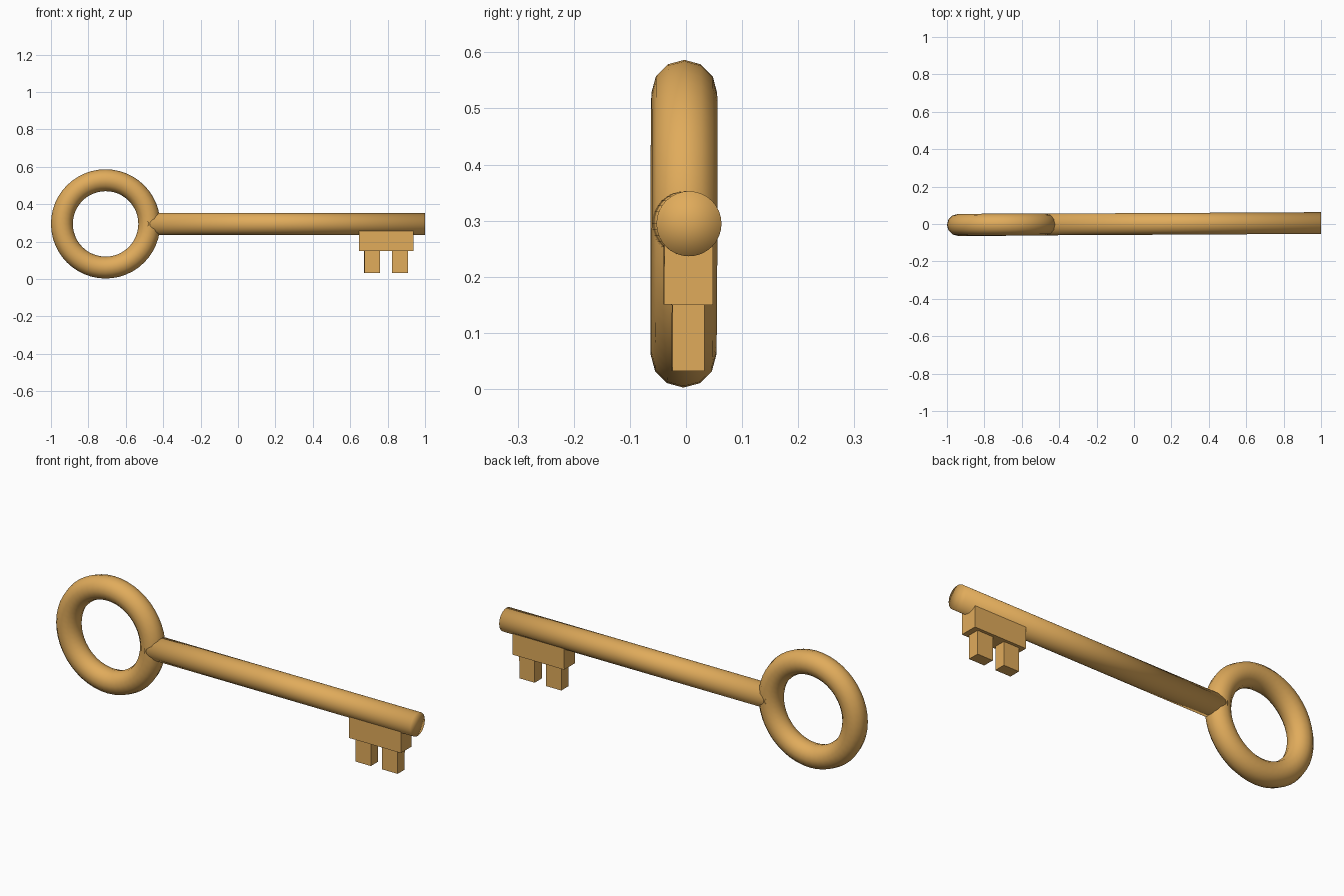
import bpy
import math
from mathutils import Matrix

if "Cube" in bpy.data.objects:
    bpy.data.objects.remove(bpy.data.objects["Cube"])

AXIS_Z = 0.2945       # height of the shaft and ring centre

brass = bpy.data.materials.new("brass")
brass.diffuse_color = (0.75, 0.41, 0.105, 1)
brass.use_nodes = True
brass.node_tree.nodes["Principled BSDF"].inputs["Base Color"].default_value = brass.diffuse_color

# the whole key is turned very slightly off the x axis
tilt = (Matrix.Translation((0, 0, AXIS_Z)) @ Matrix.Rotation(0.0053, 4, 'Z')
        @ Matrix.Rotation(-0.003, 4, 'X') @ Matrix.Translation((0, 0, -AXIS_Z)))


def finish(name, smooth=False):
    ob = bpy.context.object
    ob.name = name
    bpy.ops.object.transform_apply(location=True, rotation=True, scale=True)
    ob.data.transform(tilt)
    ob.data.materials.append(brass)
    if smooth:
        bpy.ops.object.shade_smooth()
    return ob


def box(name, x0, x1, depth, z0, z1):
    bpy.ops.mesh.primitive_cube_add(size=1, location=((x0 + x1) / 2, 0, (z0 + z1) / 2))
    bpy.context.object.scale = (x1 - x0, depth, z1 - z0)
    finish(name)


# ring handle
bpy.ops.mesh.primitive_torus_add(major_radius=0.2335, minor_radius=0.0585,
                                 major_segments=48, minor_segments=12,
                                 location=(-0.708, 0, AXIS_Z),
                                 rotation=(math.pi / 2, 0, 0))
finish("ring_handle", True)

# round shaft, smooth all over including the fan caps
x0, x1 = -0.485, 1.0
bpy.ops.mesh.primitive_cylinder_add(vertices=32, radius=0.058, depth=x1 - x0,
                                    end_fill_type='TRIFAN',
                                    location=((x0 + x1) / 2, 0, AXIS_Z),
                                    rotation=(0, math.pi / 2, 0))
finish("shaft", True)

# bit plate with two teeth
box("bit_plate", 0.648, 0.937, 0.087, 0.15, 0.265)
for name, a, b in (("inner_tooth", 0.675, 0.760), ("outer_tooth", 0.823, 0.909)):
    box(name, a, b, 0.057, 0.032, 0.155)
